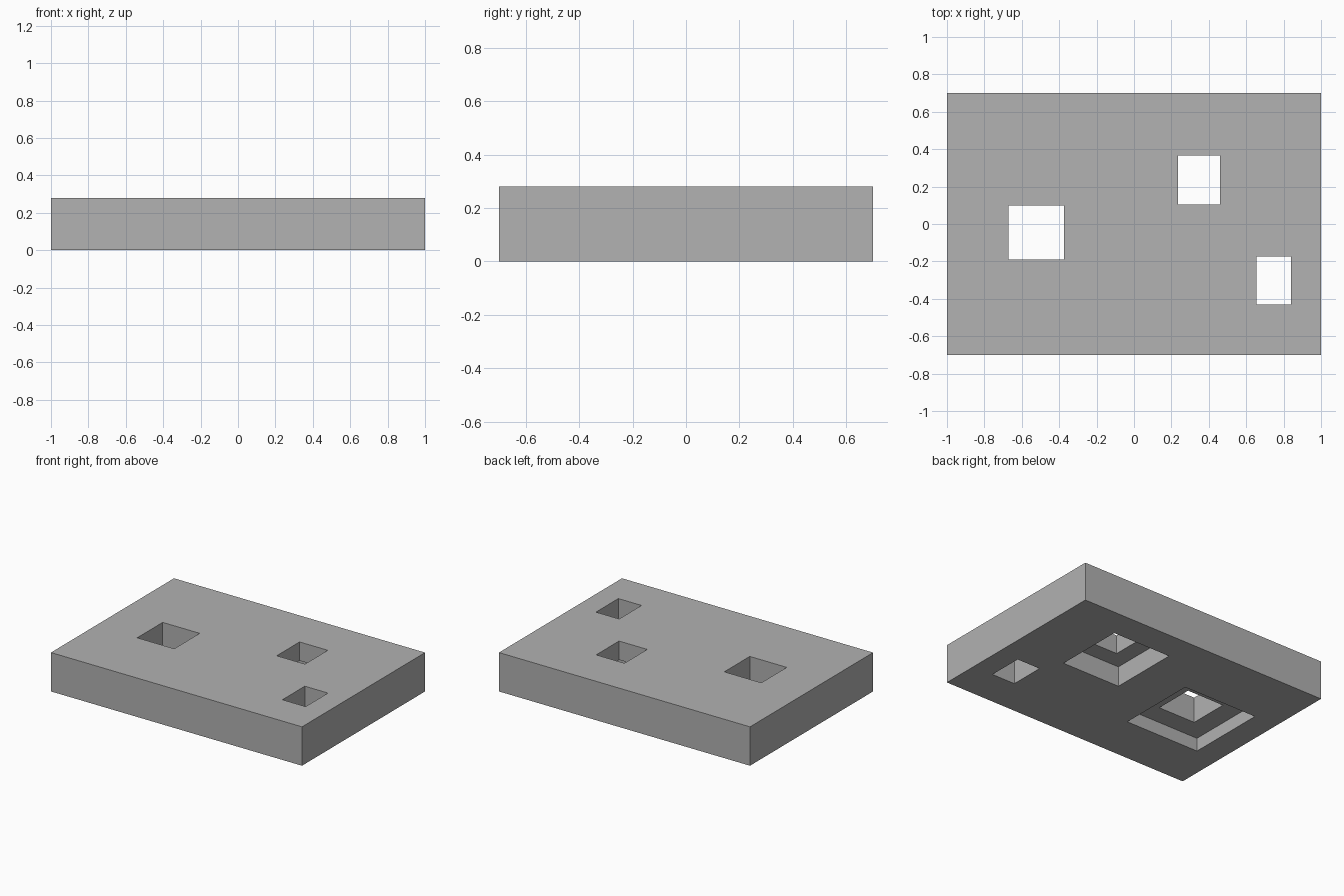
import bpy

# Remove the default cube
default = bpy.data.objects.get("Cube")
if default:
    bpy.data.objects.remove(default, do_unlink=True)

THICK = 0.28

# Single grey material
grey = bpy.data.materials.new("plain_grey")
grey.use_nodes = True
grey.diffuse_color = (0.445, 0.445, 0.445, 1)
grey.node_tree.nodes["Principled BSDF"].inputs["Base Color"].default_value = grey.diffuse_color


def box(name, x, y, z):
    """Box spanning the given (low, high) range on each axis."""
    spans = (x, y, z)
    bpy.ops.mesh.primitive_cube_add(size=1, location=[(a + b) / 2 for a, b in spans])
    obj = bpy.context.object
    obj.name = name
    obj.scale = [b - a for a, b in spans]
    bpy.ops.object.transform_apply(location=True, rotation=False, scale=True)
    obj.data.materials.append(grey)
    return obj


def cut(target, name, x, y, z):
    """Subtract a box from the target, then discard the cutter."""
    cutter = box(name, x, y, z)
    cutter.hide_render = True
    mod = target.modifiers.new(name, "BOOLEAN")
    mod.operation = "DIFFERENCE"
    mod.solver = "EXACT"
    mod.object = cutter
    bpy.context.view_layer.objects.active = target
    bpy.ops.object.modifier_apply(modifier=name)
    bpy.data.objects.remove(cutter, do_unlink=True)


# Rectangular slab
plate = box("slotted_plate", (-1, 1), (-0.7, 0.7), (0, THICK))

# Through holes: x range, y range, recess margin (x, y), recess depth from below
holes = {
    "large_hole": ((-0.67, -0.375), (-0.19, 0.10), (0.148, 0.148), 0.095),
    "middle_hole": ((0.235, 0.46), (0.105, 0.365), (0.12, 0.126), 0.145),
    "small_hole": ((0.655, 0.84), (-0.43, -0.175), None, 0),
}
for name, (x, y, margin, depth) in holes.items():
    cut(plate, name, x, y, (-0.1, THICK + 0.1))
    # Wider counterbore on the underside
    if margin:
        wide_x = (x[0] - margin[0], x[1] + margin[0])
        wide_y = (y[0] - margin[1], y[1] + margin[1])
        cut(plate, name + "_recess", wide_x, wide_y, (-0.1, depth))

# Keep one flat material on every face
plate.data.materials.clear()
plate.data.materials.append(grey)
for face in plate.data.polygons:
    face.material_index = 0
    face.use_smooth = False
